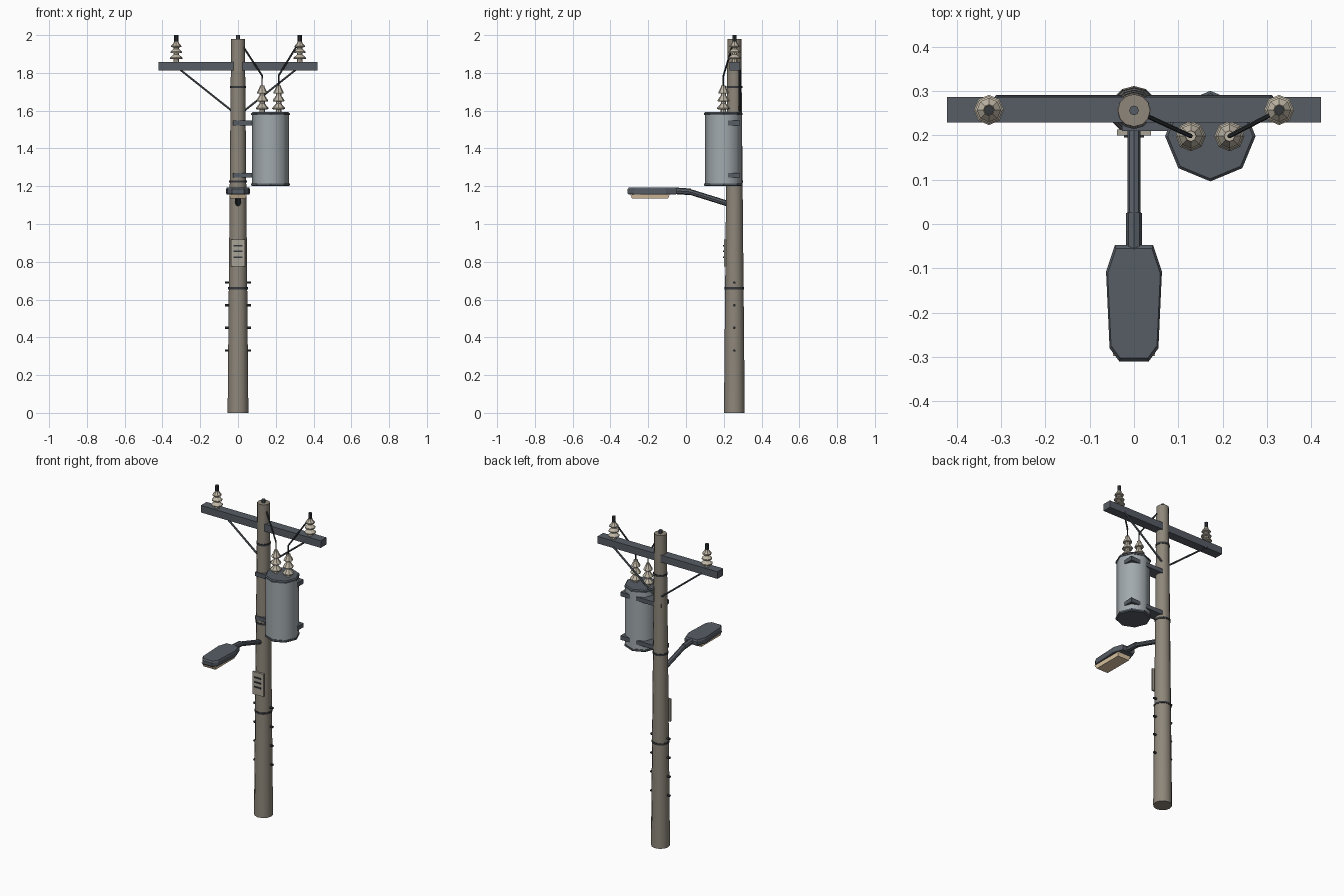
import bpy, bmesh, math
from mathutils import Vector

if "Cube" in bpy.data.objects:
    bpy.data.objects.remove(bpy.data.objects["Cube"])

PY = 0.256  # pole axis y


def mat(name, rgb):
    m = bpy.data.materials.new(name)
    m.diffuse_color = (*rgb, 1)
    m.use_nodes = True
    m.node_tree.nodes["Principled BSDF"].inputs["Base Color"].default_value = m.diffuse_color
    return m


WOOD = mat("pole_grey_brown", (0.27, 0.24, 0.195))
DARK = mat("dark_metal", (0.095, 0.11, 0.13))
BLACK = mat("black_metal", (0.035, 0.04, 0.045))
TANK = mat("tank_grey", (0.36, 0.40, 0.42))
CERAMIC = mat("ceramic", (0.52, 0.47, 0.38))
PLATE = mat("plate", (0.40, 0.37, 0.31))
LENS = mat("lens", (0.75, 0.58, 0.38))


def finish(bm, name, m, smooth=False):
    bmesh.ops.recalc_face_normals(bm, faces=bm.faces)
    me = bpy.data.meshes.new(name)
    bm.to_mesh(me)
    bm.free()
    ob = bpy.data.objects.new(name, me)
    bpy.context.collection.objects.link(ob)
    me.materials.append(m)
    if smooth:
        bpy.ops.object.select_all(action='DESELECT')
        ob.select_set(True)
        bpy.context.view_layer.objects.active = ob
        bpy.ops.object.shade_smooth_by_angle(angle=math.radians(46))
    return ob


def box(name, x, y, z, m):
    bm = bmesh.new()
    bmesh.ops.create_cube(bm, size=1)
    for v in bm.verts:
        v.co = [(r[0] + r[1]) / 2 + c * (r[1] - r[0]) for r, c in zip((x, y, z), v.co)]
    return finish(bm, name, m)


def loft(bm, rings):
    """Skin a list of equal-length vertex loops and cap the ends."""
    vs = [[bm.verts.new(p) for p in r] for r in rings]
    n = len(vs[0])
    for a, b in zip(vs, vs[1:]):
        for i in range(n):
            bm.faces.new((a[i], a[(i + 1) % n], b[(i + 1) % n], b[i]))
    bm.faces.new(vs[0][::-1])
    bm.faces.new(vs[-1])


def turned(name, cx, cy, profile, sides, m, smooth=False):
    """Lathe a (radius, z) profile around a vertical axis."""
    bm = bmesh.new()
    loft(bm, [[(cx + r * math.cos(2 * math.pi * i / sides),
                cy + r * math.sin(2 * math.pi * i / sides), z) for i in range(sides)]
              for r, z in profile])
    return finish(bm, name, m, smooth)


def rod(name, pts, r, m, sides=6):
    """Round bar through a list of points."""
    bm = bmesh.new()
    pts = [Vector(p) for p in pts]
    rings = []
    for i, p in enumerate(pts):
        d = (pts[min(i + 1, len(pts) - 1)] - pts[max(i - 1, 0)]).normalized()
        u = d.cross(Vector((0, 0, 1)) if abs(d.z) < 0.95 else Vector((0, 1, 0))).normalized()
        w = d.cross(u)
        rings.append([p + r * (u * math.cos(2 * math.pi * k / sides)
                               + w * math.sin(2 * math.pi * k / sides)) for k in range(sides)])
    loft(bm, rings)
    return finish(bm, name, m)


def insulator(name, x, y, z0, step):
    """Stack of three conical sheds with a metal pin on top."""
    prof = [(0.016, z0)]
    for i, r in enumerate((0.034, 0.031, 0.027)):
        z = z0 + 0.018 + i * step
        prof += [(0.014, z), (r, z + 0.002), (r, z + 0.008), (0.014, z + step * 0.75)]
    top = z0 + 0.018 + 3 * step
    prof.append((0.012, top))
    turned(name, x, y, prof, 8, CERAMIC)
    return top


# Pole, cap and bands
def pole_r(z):
    return 0.055 - 0.0185 * z / 1.98


turned("pole", 0, PY, [(pole_r(z), z) for z in (0, 0.66, 1.3, 1.98)], 12, WOOD, True)
turned("pole_cap_pin", 0, PY, [(0.011, 1.97), (0.011, 2.0)], 8, DARK)
for i, z in enumerate((0.66, 1.225, 1.725)):
    turned(f"pole_band_{i}", 0, PY, [(pole_r(z) + 0.003, z - 0.006), (pole_r(z) + 0.003, z + 0.006)],
           12, BLACK, True)

# Climbing steps on both sides
for i, z in enumerate((0.33, 0.45, 0.57, 0.69)):
    for side, s in (("left", -1), ("right", 1)):
        rod(f"step_{side}_{i}", [(s * 0.03, PY, z), (s * 0.068, PY, z)], 0.007, BLACK)

# Crossarm with braces and line insulators
box("crossarm", (-0.421, 0.421), (0.229, 0.286), (1.813, 1.858), DARK)
for side, s in (("left", -1), ("right", 1)):
    rod(f"brace_{side}", [(s * 0.31, 0.285, 1.82), (s * 0.03, 0.285, 1.597)], 0.006, DARK)
    top = insulator(f"line_insulator_{side}", s * 0.327, PY + 0.001, 1.855, 0.031)
    turned(f"insulator_pin_{side}", s * 0.327, PY + 0.001, [(0.011, top - 0.01), (0.011, 2.0)], 8, BLACK)

# Transformer tank with lid, base and mounting brackets
TX, TY = 0.172, 0.198
turned("tank_body", TX, TY, [(0.098, 1.205), (0.098, 1.585)], 8, TANK, True)
turned("tank_lid", TX, TY, [(0.102, 1.577), (0.102, 1.586), (0.096, 1.592)], 8, DARK)
turned("tank_base", TX, TY, [(0.096, 1.2), (0.102, 1.205), (0.102, 1.215)], 8, DARK)
for i, z in enumerate((1.258, 1.535)):
    box(f"tank_bracket_{i}", (-0.027, 0.26), (0.21, 0.287), (z - 0.013, z + 0.013), DARK)

# Tank bushings and their wires
for side, x, end in (("left", 0.128, (0.03, 0.243, 1.935)), ("right", 0.215, (0.325, 0.255, 1.965))):
    top = insulator(f"bushing_{side}", x, TY, 1.588, 0.042)
    rod(f"wire_{side}", [(x, TY, top - 0.02), (x, TY, 1.785), end], 0.005, BLACK)

# Street lamp: arm, socket, head and lens
rod("lamp_arm", [(0, 0.23, 1.105), (0, 0.015, 1.172), (0, -0.06, 1.178)], 0.015, DARK, 8)
rod("lamp_socket", [(0, 0.025, 1.17), (0, -0.06, 1.176)], 0.0175, DARK, 8)
half = [(0.043, -0.047), (0.063, -0.107), (0.055, -0.28), (0.033, -0.31)]
outline = half + [(-x, y) for x, y in reversed(half)]


def outline_at(z, k):
    return [(x * k, -0.18 + (y + 0.18) * k, z) for x, y in outline]


bm = bmesh.new()
loft(bm, [outline_at(1.157, 0.96), outline_at(1.165, 1), outline_at(1.184, 1), outline_at(1.193, 0.94)])
finish(bm, "lamp_head", DARK)
bm = bmesh.new()
loft(bm, [[(sx * w, y, z) for sx, y in ((-1, y0), (1, y0), (1, y1), (-1, y1))]
          for w, y0, y1, z in ((0.041, -0.285, -0.095, 1.134), (0.047, -0.297, -0.085, 1.16))])
finish(bm, "lamp_lens", LENS)

# Small plate with three ribs
box("plate", (-0.038, 0.038), (0.2, 0.213), (0.775, 0.918), PLATE)
for i, z in enumerate((0.825, 0.855, 0.885)):
    box(f"plate_rib_{i}", (-0.023, 0.023), (0.195, 0.203), (z - 0.004, z + 0.004), BLACK)
